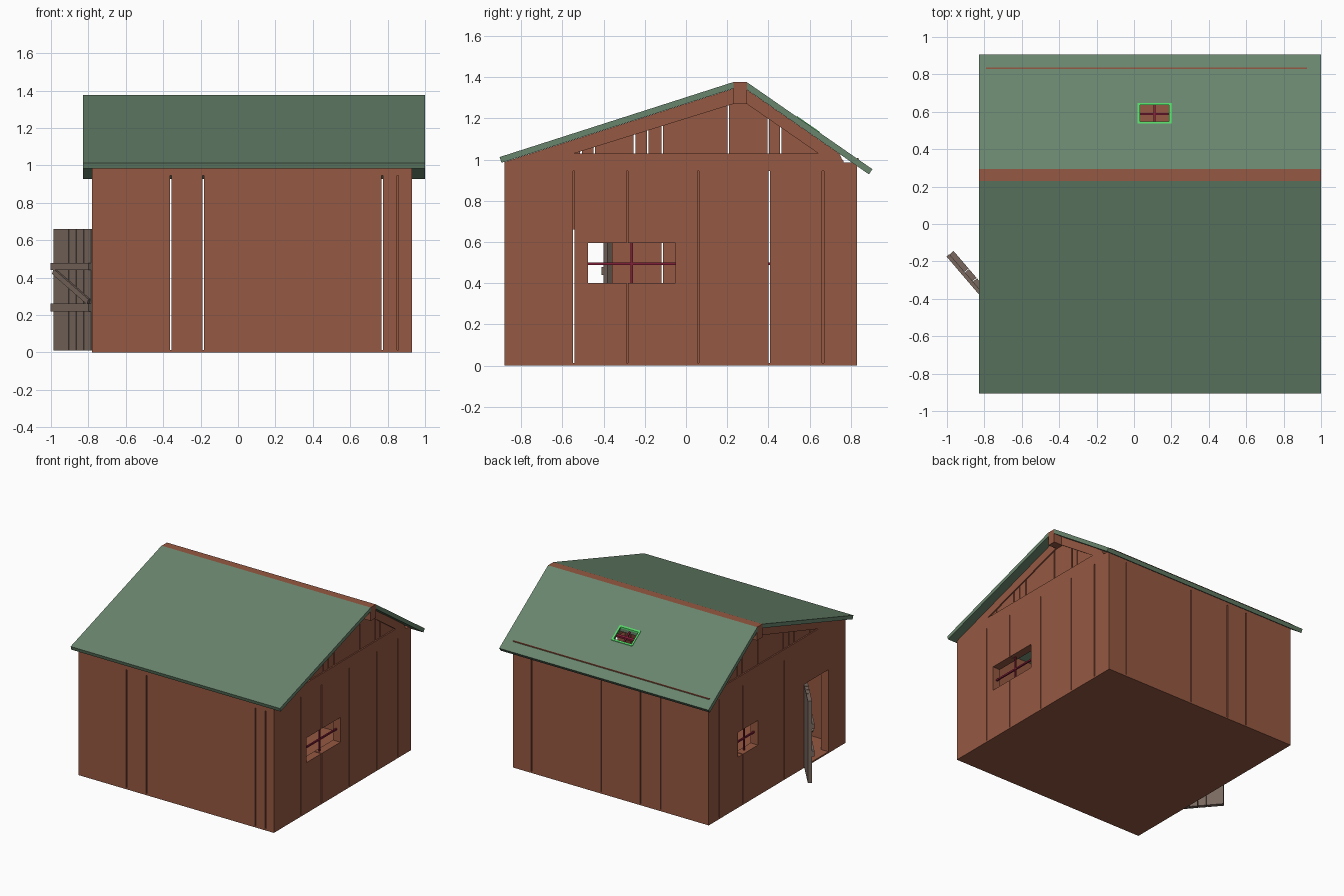
import bpy, bmesh, math
from mathutils import Matrix

if "Cube" in bpy.data.objects:
    bpy.data.objects.remove(bpy.data.objects["Cube"])


def material(name, r, g, b):
    m = bpy.data.materials.new(name)
    m.diffuse_color = [*(((c / 255 + 0.055) / 1.055) ** 2.4 for c in (r, g, b)), 1]
    m.use_nodes = True
    m.node_tree.nodes["Principled BSDF"].inputs["Base Color"].default_value = m.diffuse_color
    return m


BROWN = material("barn brown", 150, 88, 66)
GREEN = material("roof green", 105, 133, 109)
GREY = material("door grey", 122, 105, 95)
RED = material("window bar red", 128, 30, 55)
LIME = material("skylight green", 85, 215, 105)


def finish(name, bm, mat, matrix=None):
    bmesh.ops.recalc_face_normals(bm, faces=bm.faces)
    me = bpy.data.meshes.new(name)
    bm.to_mesh(me)
    bm.free()
    me.materials.append(mat)
    ob = bpy.data.objects.new(name, me)
    if matrix:
        ob.matrix_world = matrix
    bpy.context.collection.objects.link(ob)
    return ob


def add_box(bm, x0, x1, y0, y1, z0, z1):
    m = Matrix.Translation(((x0 + x1) / 2, (y0 + y1) / 2, (z0 + z1) / 2)) @ Matrix.Diagonal((x1 - x0, y1 - y0, z1 - z0, 1))
    bmesh.ops.create_cube(bm, size=1, matrix=m)


def boxes(name, mat, *dims, matrix=None):
    bm = bmesh.new()
    for d in dims:
        add_box(bm, *d)
    return finish(name, bm, mat, matrix)


def prism(name, mat, pts, x0, x1):
    """Extrude a (y, z) profile along x."""
    bm = bmesh.new()
    f = bm.faces.new([bm.verts.new((x0, y, z)) for y, z in pts])
    ext = bmesh.ops.extrude_face_region(bm, geom=[f])
    bmesh.ops.translate(bm, vec=(x1 - x0, 0, 0), verts=[v for v in ext["geom"] if isinstance(v, bmesh.types.BMVert)])
    return finish(name, bm, mat)


def cut(ob, *dims):
    c = boxes(ob.name + "_cutter", ob.data.materials[0], dims)
    c.hide_render = True
    c.hide_viewport = True
    c.display_type = "WIRE"
    m = ob.modifiers.new("opening", "BOOLEAN")
    m.operation, m.solver, m.object = "DIFFERENCE", "EXACT", c


def spans(a, b, gaps, w=0.004):
    edges = [a] + [v for g in gaps for v in (g - w, g + w)] + [b]
    return list(zip(edges[::2], edges[1::2]))


XL, XR, YF, YB, T, H = -0.78, 0.93, -0.88, 0.83, 0.065, 0.945

# floor
boxes("floor", BROWN, (XL, XR, YF, YB, 0, 0.012))

# plank walls with narrow gaps
boxes("front_wall", BROWN, *[(a, b, YF, YF + T, 0, H) for a, b in spans(XL + T, XR - T, [-0.36, -0.185, 0.77, 0.855])])
boxes("back_wall", BROWN, *[(a, b, YB - T, YB, 0, H) for a, b in spans(XL + T, XR - T, [-0.36, -0.185, 0.16, 0.77])])
right = boxes("right_wall", BROWN, *[(XR - T, XR, a, b, 0, H)
              for a, b in spans(YF, YB, [-0.545, -0.285, 0.06, 0.405, 0.665])])
cut(right, XR - 0.2, XR + 0.1, -0.475, -0.05, 0.4, 0.595)
left = boxes("left_wall", BROWN, *[(XL, XL + T, a, b, 0, H)
             for a, b in spans(YF, YB, [-0.115, 0.405, 0.70])])
cut(left, XL - 0.1, XL + 0.2, 0.215, 0.465, 0.4, 0.595)
door_hole = left.modifiers  # second opening for the door
cut(left, XL - 0.1, XL + 0.2, -0.665, -0.36, 0.012, 0.66)

# window cross bars
for name, x, a, b in (("right_window", XR - 0.035, -0.475, -0.05), ("left_window", XL + 0.035, 0.215, 0.465)):
    m = (a + b) / 2
    boxes(name + "_bars", RED, (x - 0.006, x + 0.006, a, b, 0.489, 0.501),
          (x - 0.005, x + 0.005, m - 0.006, m + 0.006, 0.4, 0.595))


def under(y):
    """Height of the roof underside."""
    return min(1.3445 - 0.321 * (0.23 - y), 1.3395 - 0.693 * (y - 0.295))


# wall plates and ridge beam
prism("front_plate", BROWN, [(YF, H), (-0.815, H), (-0.815, 1.009), (YF, 0.988)], XL, XR)
prism("back_plate", BROWN, [(0.765, H), (YB, H), (YB, 0.985), (0.765, 0.985)], XL, XR)
boxes("ridge_beam", BROWN, (-0.828, 0.999, 0.23, 0.295, 1.27, 1.376))
boxes("roof_joint_strip", BROWN, (-0.79, 0.925, 0.829, 0.838, 0.985, 1.007))

# gable ends: tie beam, slatted boards and rafters
SLITS = [-0.51, -0.445, -0.25, -0.185, -0.115, 0.205, 0.40, 0.46]
for side, x0, x1, inset in (("right", XR - 0.05, XR, -0.01), ("left", XL, XL + 0.05, 0.01)):
    prism(side + "_tie_beam", BROWN, [(-0.815, H), (0.765, H), (0.765, 0.995), (0.72, 1.03), (-0.74, 1.03), (-0.815, 1.0)], x0, x1)
    for i, (a, b) in enumerate(spans(-0.74, 0.72, SLITS)):
        pts = [(a, 1.028), (b, 1.028), (b, under(b) - 0.002)]
        if a < 0.26 < b:
            pts.append((0.26, 1.32))
        pts.append((a, under(a) - 0.002))
        prism(f"{side}_gable_board_{i}", BROWN, pts, x0 + max(inset, 0), x1 + min(inset, 0))
    prism(side + "_front_rafter", BROWN, [(-0.815, H), (0.23, 1.27), (0.23, 1.344), (-0.815, 1.009)], x0, x1)
    prism(side + "_back_rafter", BROWN, [(0.295, 1.27), (0.765, H), (0.765, 0.985), (0.745, 1.027), (0.295, 1.339)], x0, x1)

# roof slopes
prism("front_roof", GREEN, [(-0.905, 1.012), (0.23, 1.376), (0.23, 1.3445), (-0.896, 0.984)], -0.83, 1.0)
back = prism("back_roof", GREEN, [(0.295, 1.376), (0.905, 0.953), (0.888, 0.928), (0.295, 1.3395)], -0.83, 1.0)
cut(back, 0.025, 0.195, 0.545, 0.64, 0.9, 1.5)


# skylight frame and bars follow the back slope
def slope_strip(name, mat, x0, x1, y0, y1, low, high):
    z0, z1 = (1.376 - 0.693 * (y - 0.295) for y in (y0, y1))
    prism(name, mat, [(y0, z0 + low), (y1, z1 + low), (y1, z1 + high), (y0, z0 + high)], x0, x1)


for i, r in enumerate([(0.018, 0.032, 0.538, 0.647), (0.188, 0.202, 0.538, 0.647),
                       (0.032, 0.188, 0.538, 0.549), (0.032, 0.188, 0.636, 0.647)]):
    slope_strip(f"skylight_frame_{i}", LIME, *r, -0.008, 0.004)
slope_strip("skylight_bar_long", RED, 0.104, 0.116, 0.545, 0.64, -0.03, -0.018)
slope_strip("skylight_bar_cross", RED, 0.025, 0.195, 0.582, 0.594, -0.03, -0.016)

# open plank door, built in its own frame: x along the door, y outward
door = Matrix(((-0.65, -0.76, 0, -0.763), (0.76, -0.65, 0, -0.38), (0, 0, 1, 0), (0, 0, 0, 1)))
boxes("door_planks", GREY, *[(a, b, 0, 0.03, 0.012, 0.66) for a, b in spans(0, 0.31, [0.06, 0.12, 0.185], 0.002)], matrix=door)
boxes("door_battens", GREY, *[(0.0, 0.312, 0.03, 0.048, a, b) for a, b in ((0.22, 0.263), (0.44, 0.478))], matrix=door)
brace = Matrix.Translation((0.155, 0.038, 0.352)) @ Matrix.Rotation(-math.atan2(0.17, 0.3), 4, "Y")
boxes("door_brace", GREY, (-0.165, 0.165, -0.009, 0.006, -0.015, 0.015), matrix=door @ brace)
